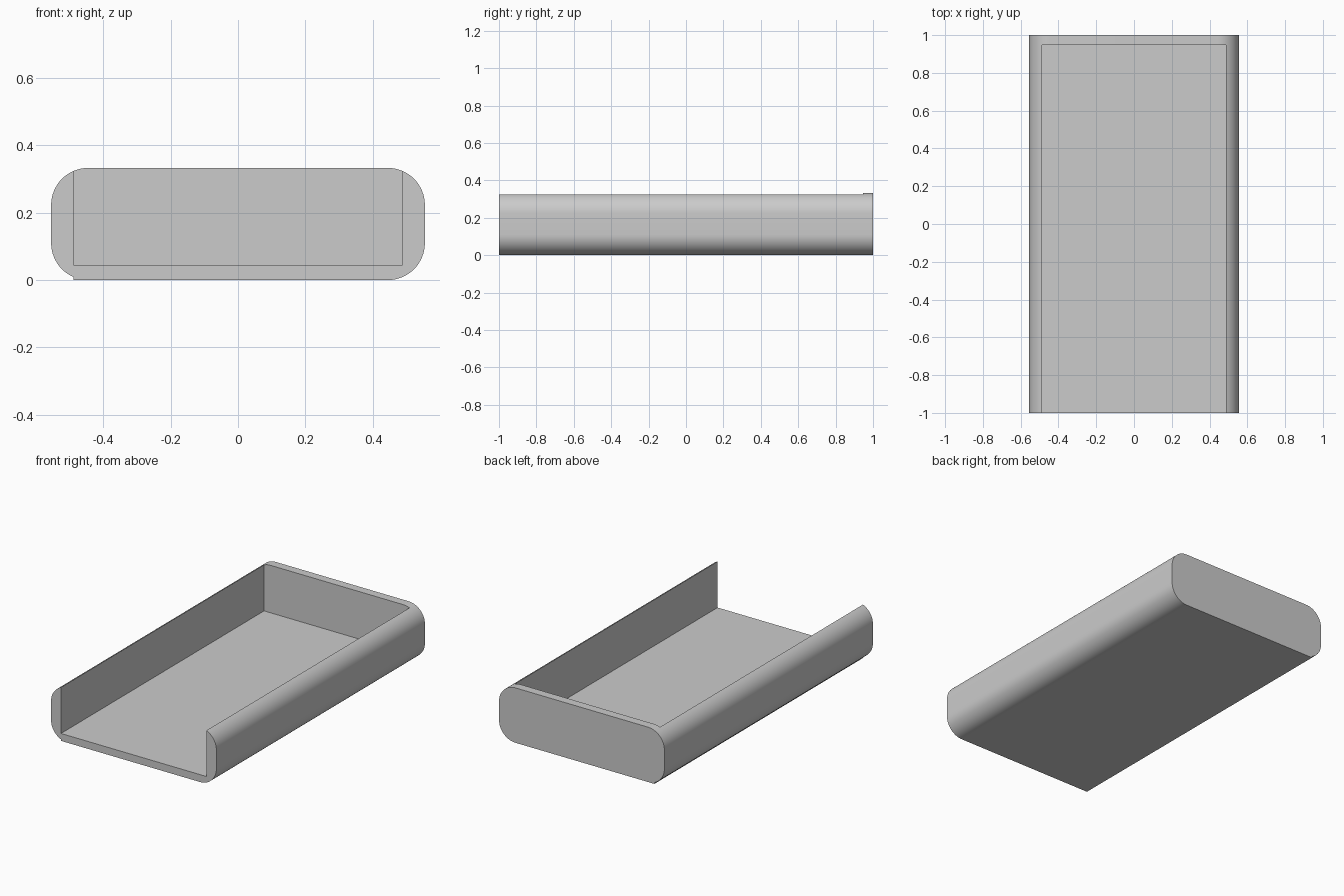
import bpy, bmesh
from math import cos, sin, pi, radians

cube = bpy.data.objects.get("Cube")
if cube:
    bpy.data.objects.remove(cube)

HALF_W, HEIGHT, RADIUS = 0.555, 0.333, 0.11
INNER, FLOOR, BACK = 0.488, 0.045, 0.947
STEPS = 16

grey = bpy.data.materials.new("plain grey")
grey.use_nodes = True
colour = (0.6, 0.6, 0.6, 1)
grey.diffuse_color = colour
grey.node_tree.nodes["Principled BSDF"].inputs["Base Color"].default_value = colour


def extrude_profile(name, points, y0, y1):
    """Solid made by sweeping an x-z outline along y."""
    bm = bmesh.new()
    face = bm.faces.new([bm.verts.new((x, y0, z)) for x, z in points])
    swept = bmesh.ops.extrude_face_region(bm, geom=[face])["geom"]
    verts = [v for v in swept if isinstance(v, bmesh.types.BMVert)]
    bmesh.ops.translate(bm, verts=verts, vec=(0, y1 - y0, 0))
    bmesh.ops.recalc_face_normals(bm, faces=bm.faces)
    mesh = bpy.data.meshes.new(name)
    bm.to_mesh(mesh)
    bm.free()
    mesh.materials.append(grey)
    obj = bpy.data.objects.new(name, mesh)
    bpy.context.collection.objects.link(obj)
    return obj


# Rounded outline, with the bottom left corner cut to a small step
outline = []
cx = HALF_W - RADIUS
corners = [(cx, HEIGHT - RADIUS, 0), (-cx, HEIGHT - RADIUS, 1),
           (-cx, RADIUS, 2), (cx, RADIUS, 3)]
for x, z, quarter in corners:
    for i in range(STEPS + 1):
        a = (quarter + i / STEPS) * pi / 2
        px, pz = x + RADIUS * cos(a), z + RADIUS * sin(a)
        if quarter == 2 and px > -INNER:
            break
        outline.append((px, pz))
    if quarter == 2:
        step_z = RADIUS - (RADIUS ** 2 - (INNER - cx) ** 2) ** 0.5
        outline += [(-INNER, step_z), (-INNER, 0)]

tray = extrude_profile("tray", outline, -1, 1)

# Cavity, open at the top and the front
cavity = extrude_profile("cavity_cutter",
                         [(-INNER, FLOOR), (INNER, FLOOR), (INNER, 1), (-INNER, 1)],
                         -2, BACK)
cavity.hide_render = True

cut = tray.modifiers.new("cavity", 'BOOLEAN')
cut.operation = 'DIFFERENCE'
cut.solver = 'EXACT'
cut.object = cavity
bpy.context.view_layer.objects.active = tray
tray.select_set(True)
bpy.ops.object.modifier_apply(modifier=cut.name)
bpy.data.objects.remove(cavity)
bpy.ops.object.shade_smooth_by_angle(angle=radians(20))
